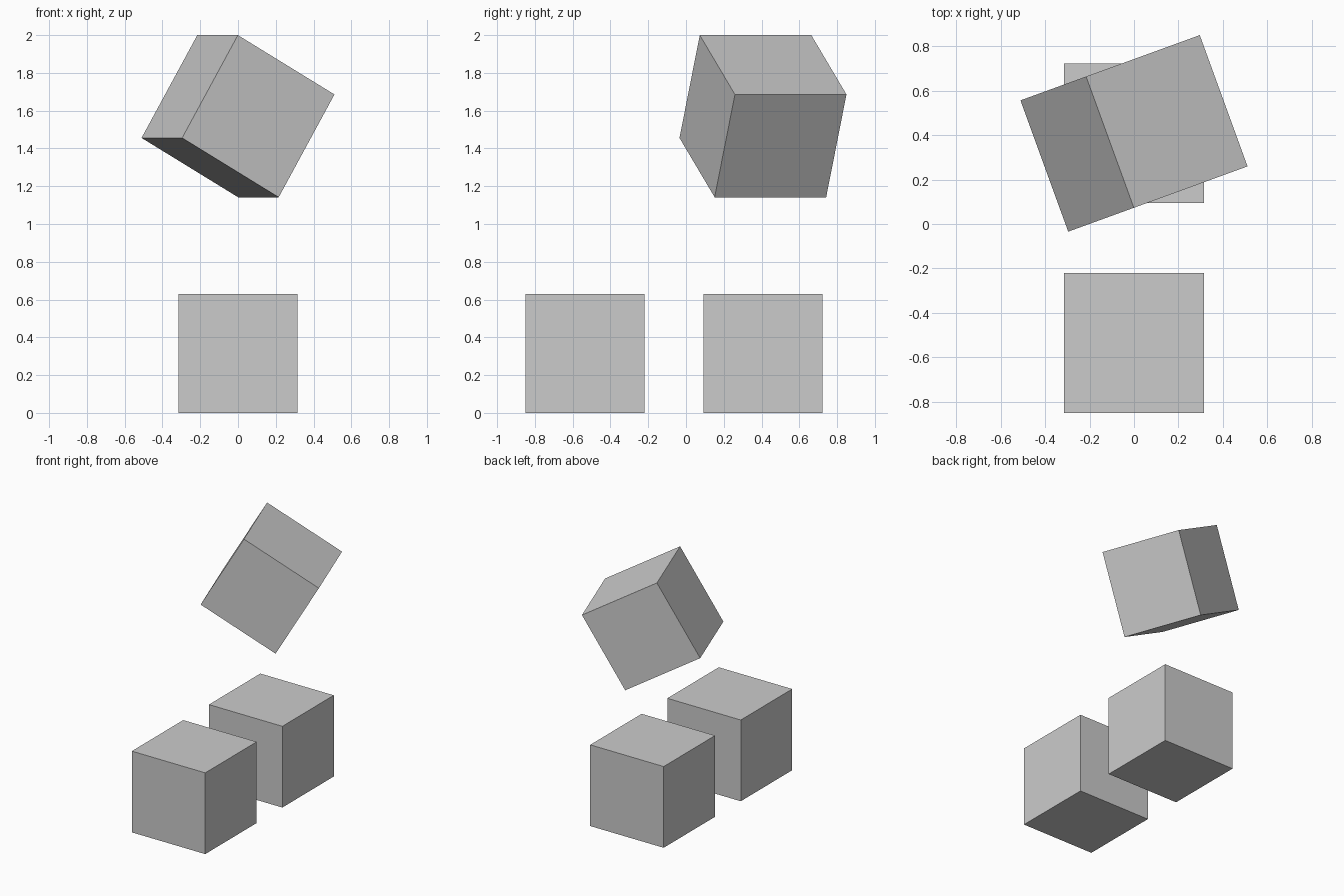
import bpy
from math import radians

if "Cube" in bpy.data.objects:
    bpy.data.objects.remove(bpy.data.objects["Cube"])

SIZE = 0.6283


def cube(name, location, rotation=(0, 0, 0)):
    bpy.ops.mesh.primitive_cube_add(size=SIZE, location=location, rotation=rotation)
    bpy.context.object.name = name


# Two cubes resting on the ground, 1.5 cube widths apart
cube("front_cube", (0, 0.4075 - 1.5 * SIZE, SIZE / 2))
cube("back_cube", (0, 0.4075, SIZE / 2))

# Tilted cube floating above the back one
cube("tilted_cube", (0, 0.4075, 2.5 * SIZE), (0, radians(30), radians(20)))
